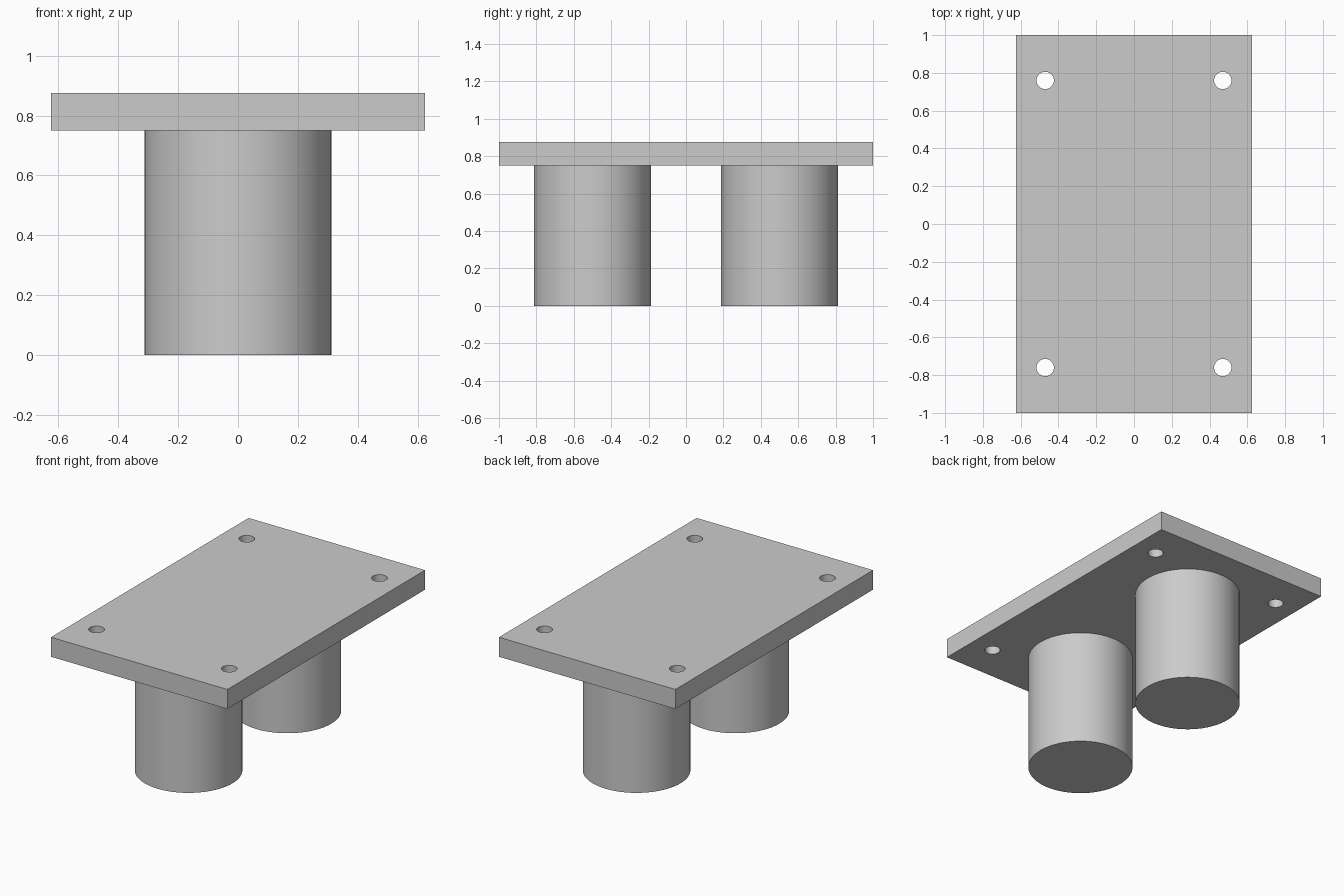
import bpy
import math

default_cube = bpy.data.objects.get("Cube")
if default_cube:
    bpy.data.objects.remove(default_cube, do_unlink=True)

LEG_HEIGHT = 0.75
PLATE_SIZE = (1.25, 2.0, 0.125)
PLATE_Z = LEG_HEIGHT + PLATE_SIZE[2] / 2

# Single grey finish
grey = bpy.data.materials.new("plain grey")
grey.use_nodes = True
colour = (0.6, 0.6, 0.6, 1.0)
grey.diffuse_color = colour
grey.node_tree.nodes["Principled BSDF"].inputs["Base Color"].default_value = colour


def cylinder(name, radius, depth, location, sides=64):
    bpy.ops.mesh.primitive_cylinder_add(
        vertices=sides, radius=radius, depth=depth, location=location)
    obj = bpy.context.object
    obj.name = name
    obj.data.materials.append(grey)
    return obj


def smooth(obj):
    bpy.ops.object.select_all(action="DESELECT")
    obj.select_set(True)
    bpy.context.view_layer.objects.active = obj
    bpy.ops.object.shade_smooth_by_angle(angle=math.radians(30))


# Flat mounting plate
bpy.ops.mesh.primitive_cube_add(size=1, location=(0, 0, PLATE_Z))
plate = bpy.context.object
plate.name = "mounting_plate"
plate.scale = PLATE_SIZE
bpy.ops.object.transform_apply(location=False, rotation=False, scale=True)
plate.data.materials.append(grey)

# Through holes near the four corners
for x in (-0.47, 0.47):
    for y in (-0.76, 0.76):
        cutter = cylinder("hole_cutter", 0.046, 0.3, (x, y, PLATE_Z), 32)
        cutter.hide_render = True
        cut = plate.modifiers.new("corner hole", "BOOLEAN")
        cut.operation = "DIFFERENCE"
        cut.solver = "EXACT"
        cut.object = cutter
        bpy.context.view_layer.objects.active = plate
        bpy.ops.object.modifier_apply(modifier=cut.name)
        bpy.data.objects.remove(cutter, do_unlink=True)
smooth(plate)

# Two round legs under the plate
for name, y in (("front_leg", -0.5), ("back_leg", 0.5)):
    smooth(cylinder(name, 0.3125, LEG_HEIGHT, (0, y, LEG_HEIGHT / 2)))
